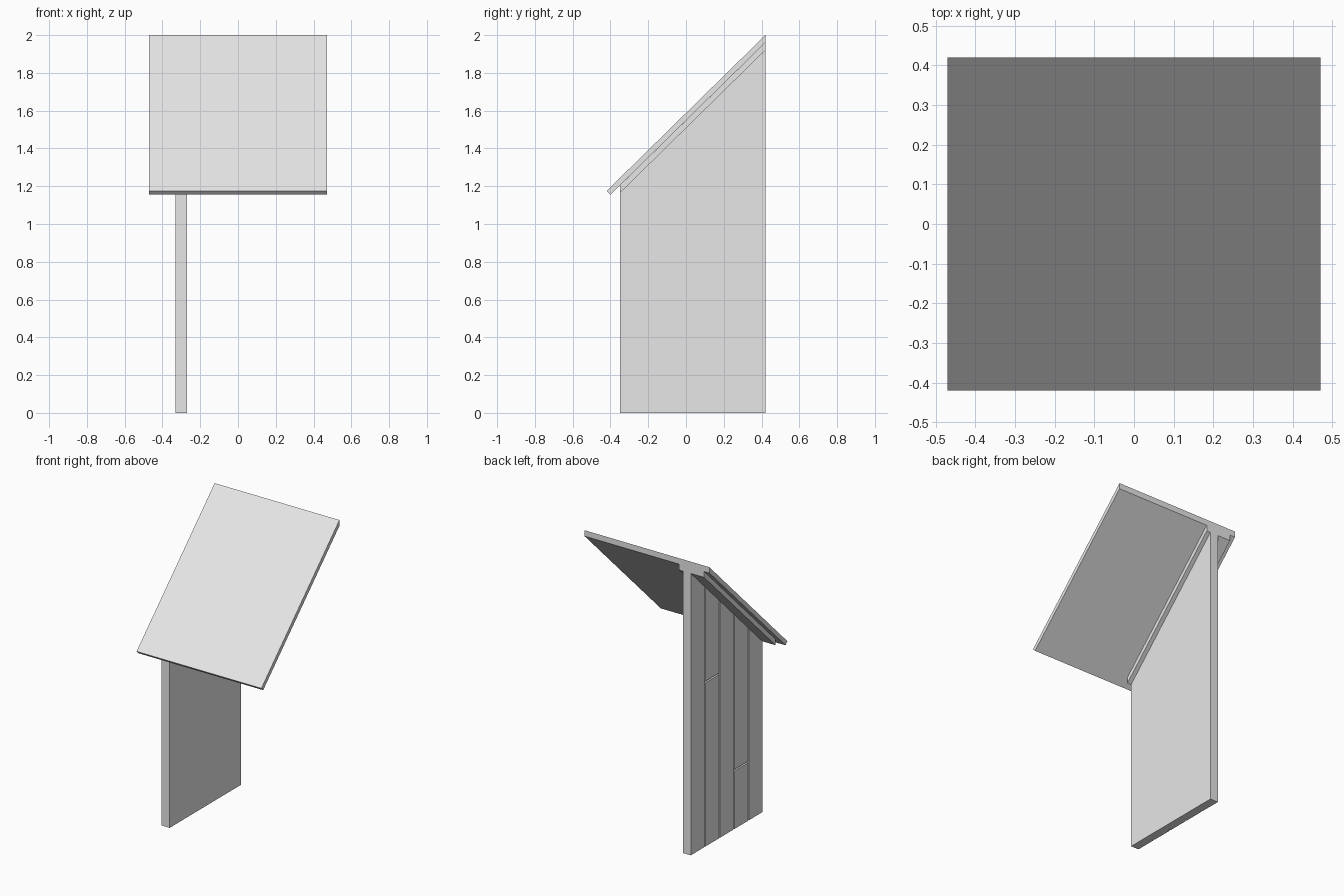
import bpy
import bmesh

cube = bpy.data.objects.get("Cube")
if cube:
    bpy.data.objects.remove(cube, do_unlink=True)

grey = bpy.data.materials.new("plain_grey")
grey.use_nodes = True
colour = (0.8, 0.8, 0.8, 1)
grey.diffuse_color = colour
grey.node_tree.nodes["Principled BSDF"].inputs["Base Color"].default_value = colour


def prism(name, profile, x0, x1):
    """Extrude a side profile of (y, z) points from x0 to x1."""
    bm = bmesh.new()
    face = bm.faces.new([bm.verts.new((x0, y, z)) for y, z in profile])
    grown = bmesh.ops.extrude_face_region(bm, geom=[face])["geom"]
    moved = [v for v in grown if isinstance(v, bmesh.types.BMVert)]
    bmesh.ops.translate(bm, verts=moved, vec=(x1 - x0, 0, 0))
    bmesh.ops.recalc_face_normals(bm, faces=bm.faces)
    mesh = bpy.data.meshes.new(name)
    bm.to_mesh(mesh)
    bm.free()
    mesh.materials.append(grey)
    obj = bpy.data.objects.new(name, mesh)
    bpy.context.collection.objects.link(obj)
    return obj


FRONT, BACK = -0.35, 0.42
SLOPE = 0.982


def underside(y):
    """Height of the roof panel's lower face."""
    return 1.96 + (y - BACK) * SLOPE


def beam_bottom(y):
    return underside(y) - 0.04


def column(y0, y1, z0=0, z1=None):
    """Side profile of a board, sloped along the roof unless z1 is given."""
    return [(y0, z0), (y1, z0), (y1, z1 or beam_bottom(y1)), (y0, z1 or beam_bottom(y0))]


# Sloped roof panel: square-cut at the low end, plumb at the high end
prism("roof_panel", [(-0.42, 1.175), (-0.40, 1.155), (BACK, underside(BACK)), (BACK, 2)],
      -0.47, 0.47)

# Sloped beam between the panel and the wall
prism("roof_beam", [(FRONT, beam_bottom(FRONT)), (BACK, beam_bottom(BACK)),
                    (BACK, underside(BACK)), (FRONT, underside(FRONT))], -0.43, -0.24)

# Solid wall sheet
prism("wall_sheet", column(FRONT, BACK), -0.318, -0.27)

# Vertical boards on the outer face, two of them made of two lengths
COUNT, GAP = 5, 0.01
width = (BACK - FRONT + GAP) / COUNT
joints = {1: 0.40, 3: 1.12}
for i in range(COUNT):
    y0 = FRONT + i * width
    y1 = y0 + width - GAP
    joint = joints.get(i)
    if joint:
        prism(f"wall_board_{i + 1}_lower", column(y0, y1, 0, joint - GAP / 2), -0.33, -0.318)
        prism(f"wall_board_{i + 1}_upper", column(y0, y1, joint + GAP / 2), -0.33, -0.318)
    else:
        prism(f"wall_board_{i + 1}", column(y0, y1), -0.33, -0.318)
